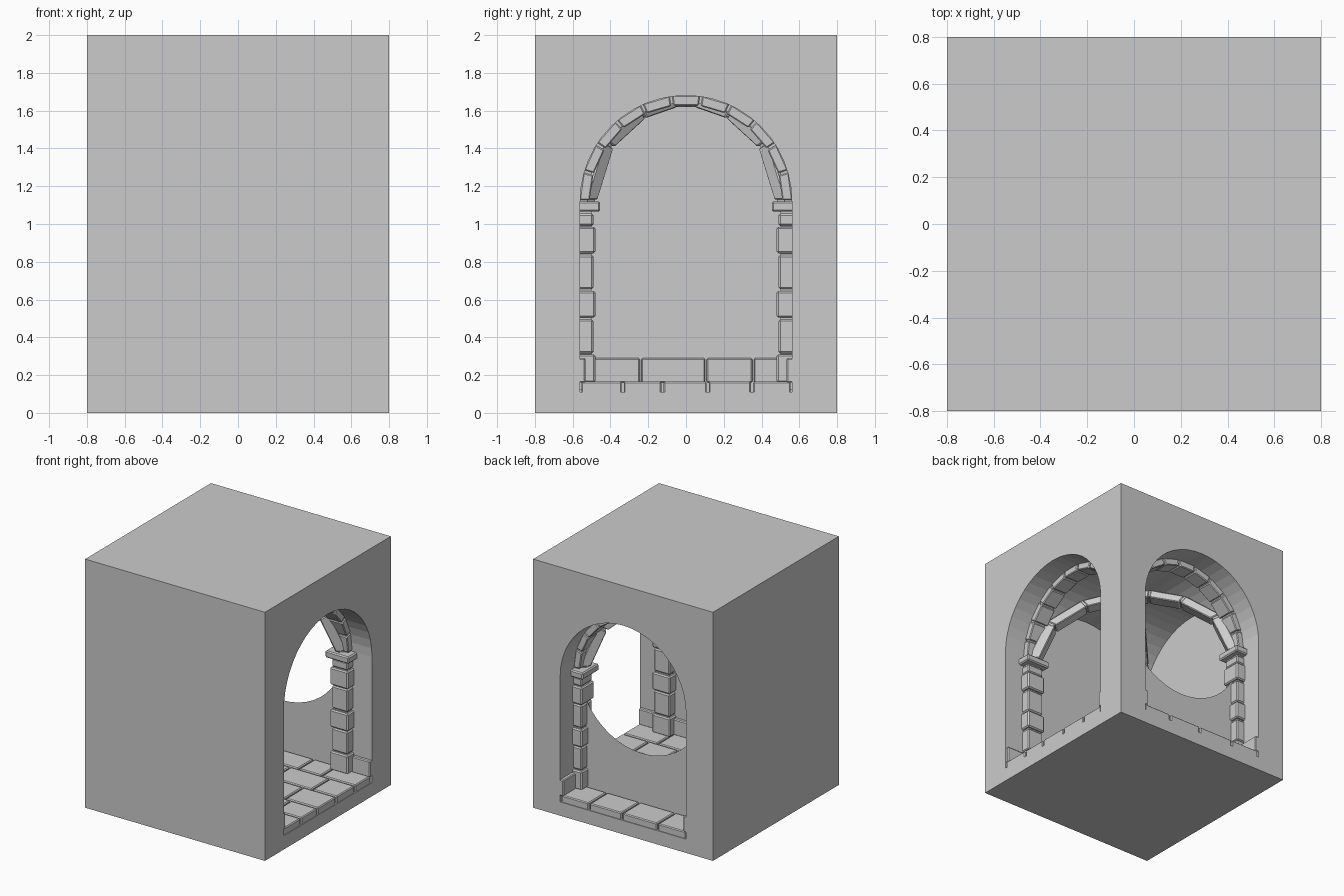
import bpy, bmesh, math, random
from mathutils import Vector, Matrix

if "Cube" in bpy.data.objects:
    bpy.data.objects.remove(bpy.data.objects["Cube"])

random.seed(4)
R, SPRING, FLOOR = 0.56, 1.12, 0.11   # tunnel radius, arch spring height, floor level


def finish(bm, name):
    bmesh.ops.recalc_face_normals(bm, faces=bm.faces)
    me = bpy.data.meshes.new(name)
    bm.to_mesh(me)
    bm.free()
    ob = bpy.data.objects.new(name, me)
    bpy.context.collection.objects.link(ob)
    return ob


def hexa(bm, pts, bevel=0.007):
    """Eight-corner stone: four bottom points then four top points."""
    b = bmesh.new()
    v = [b.verts.new(p) for p in pts]
    for f in ((3, 2, 1, 0), (4, 5, 6, 7), (0, 1, 5, 4), (1, 2, 6, 5), (2, 3, 7, 6), (3, 0, 4, 7)):
        b.faces.new([v[i] for i in f])
    bmesh.ops.recalc_face_normals(b, faces=b.faces)
    if bevel:
        bmesh.ops.bevel(b, geom=b.edges[:], offset=bevel, segments=1, affect='EDGES')
    me = bpy.data.meshes.new("tmp")
    b.to_mesh(me)
    b.free()
    bm.from_mesh(me)
    bpy.data.meshes.remove(me)


def box(bm, x0, x1, y0, y1, z0, z1, bevel=0.007):
    hexa(bm, [(x, y, z) for z in (z0, z1) for x, y in ((x0, y0), (x1, y0), (x1, y1), (x0, y1))], bevel)


def tunnel(name, angle, start, floor):
    """Arched solid running along +x, turned about z."""
    n = 24
    prof = [(R, floor)] + [(R * math.cos(math.pi * i / n), SPRING + R * math.sin(math.pi * i / n))
                           for i in range(n + 1)] + [(-R, floor)]
    bm = bmesh.new()
    face = bm.faces.new([bm.verts.new((start, y, z)) for y, z in prof])
    ext = bmesh.ops.extrude_face_region(bm, geom=[face])
    bmesh.ops.translate(bm, vec=(1.0 - start, 0, 0),
                        verts=[g for g in ext["geom"] if isinstance(g, bmesh.types.BMVert)])
    bm.transform(Matrix.Rotation(angle, 4, 'Z'))
    return finish(bm, name)


# Outer block with two tunnels meeting inside
bm = bmesh.new()
box(bm, -0.8, 0.8, -0.8, 0.8, 0, 2, 0)
block = finish(bm, "rock_block")
cutters = [tunnel("side_tunnel_cutter", 0, -R, FLOOR),
           tunnel("back_tunnel_cutter", math.pi / 2, -R + 0.0007, FLOOR + 0.0007)]
for c in cutters:
    m = block.modifiers.new("cut", 'BOOLEAN')
    m.operation, m.solver, m.object = 'DIFFERENCE', 'EXACT', c
dg = bpy.context.evaluated_depsgraph_get()
cut = bpy.data.meshes.new_from_object(block.evaluated_get(dg))
block.modifiers.clear()
block.data = cut
for c in cutters:
    bpy.data.objects.remove(c)

# Low wall with a round top edge across the back passage
bm = bmesh.new()
prev = None
for i in range(25):
    a = math.pi * i / 24
    x = R * math.cos(a)
    cur = (bm.verts.new((x, R, FLOOR)), bm.verts.new((x, R, SPRING - R * math.sin(a))))
    if prev:
        bm.faces.new((prev[0], cur[0], cur[1], prev[1]))
    prev = cur
finish(bm, "back_low_wall")


def joints(a, b, step):
    """Irregular cut positions from a to b."""
    n = max(1, round((b - a) / step))
    w = (b - a) / n
    return [a] + [a + w * (i + random.uniform(-0.2, 0.2)) for i in range(1, n)] + [b]


# Floor slabs
bm = bmesh.new()
rows = [-0.56, -0.335, -0.125, 0.115, 0.35, 0.56, 0.8]
for y0, y1 in zip(rows, rows[1:]):
    js = joints(-R, 0.8 if y0 < 0.5 else R, 0.27)
    for x0, x1 in zip(js, js[1:]):
        box(bm, x0 + 0.006, x1 - 0.006, y0 + 0.006, y1 - 0.006, FLOOR - 0.01, 0.165)
finish(bm, "floor_slabs")

# Skirting stones along the walls
bm = bmesh.new()
T = 0.028
js = [-0.56, -0.24, 0.105, 0.355, 0.56, 0.8]
for a, b in zip(js, js[1:]):
    box(bm, -R - 0.01, -R + T, a + 0.004, b - 0.004, 0.16, 0.29)
    box(bm, a + 0.004, b - 0.004, -R - 0.01, -R + T, 0.16, 0.29)
box(bm, 0.64, 0.8, R - T, R + 0.01, 0.16, 0.29)
box(bm, R - T, R + 0.01, 0.64, 0.8, 0.16, 0.29)
finish(bm, "skirting_stones")

# Corner pillars: alternating wide and narrow stones under a capital
courses = [(0.16, 0.31, 0.08), (0.315, 0.495, 0.07), (0.505, 0.645, 0.08), (0.655, 0.835, 0.07),
           (0.845, 0.985, 0.08), (0.99, 1.055, 0.07), (1.065, 1.12, 0.105)]
for sx, sy, label in ((1, 1, "inner"), (1, -1, "side"), (-1, 1, "back"), (-1, -1, "outer")):
    bm = bmesh.new()
    cx, cy = sx * R, sy * R
    box(bm, cx - 0.06, cx + 0.06, cy - 0.06, cy + 0.06, 0.12, 1.1, 0)
    for z0, z1, h in courses:
        box(bm, cx - h, cx + h, cy - h, cy + h, z0, z1, 0.009)
    finish(bm, label + "_pillar")


def rib(name, centre, along, n, width, r_in, r_out):
    """Arch of n wedge stones; 'along' is the half-span direction and scale."""
    bm = bmesh.new()
    d = Vector(along)
    side = Vector((-d.y, d.x, 0)).normalized() * width / 2
    stretch = d.length

    def pt(a, r, s):
        # equal polar angles on the stretched arch
        t = math.atan2(math.sin(a) * stretch, math.cos(a))
        return Vector(centre) + d * (r * math.cos(t)) + side * s + Vector((0, 0, SPRING + r * math.sin(t)))

    for i in range(n):
        a0, a1 = math.pi * i / n, math.pi * (i + 1) / n
        for gap, lift, w, bev in ((0.012, 0, 1, 0.006), (0, 0.012, 0.85, 0)):
            hexa(bm, [pt(a, r, s * w) for r, s in ((r_in + lift, -1), (r_in + lift, 1), (r_out, 1), (r_out, -1))
                      for a in (a0 + gap,)] +
                 [pt(a1 - gap, r, s * w) for r, s in ((r_in + lift, -1), (r_in + lift, 1), (r_out, 1), (r_out, -1))],
                 bev)
    return finish(bm, name)


# Arches over the two openings and crossing ribs in the vault
rib("side_arch", (R, 0, 0), (0, 1, 0), 11, 0.13, 0.51, 0.565)
rib("back_arch", (0, R, 0), (1, 0, 0), 11, 0.13, 0.51, 0.565)
rib("diagonal_rib_a", (0, 0, 0), (1, -1, 0), 7, 0.11, 0.505, 0.565)
rib("diagonal_rib_b", (0, 0, 0), (1, 1, 0), 7, 0.11, 0.505, 0.565)
